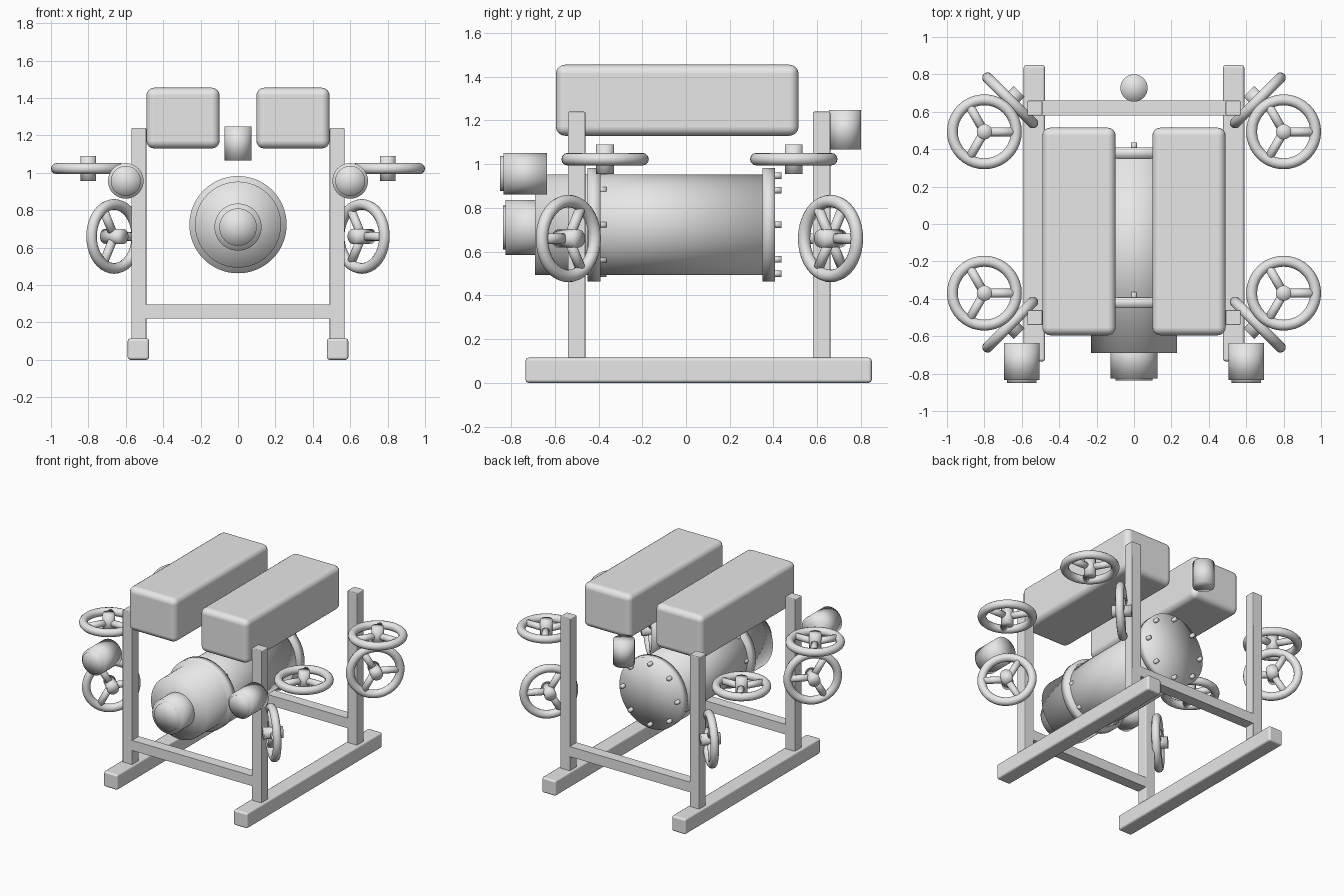
import bpy, bmesh, math
from mathutils import Matrix, Vector

cube = bpy.data.objects.get("Cube")
if cube:
    bpy.data.objects.remove(cube, do_unlink=True)

steel = bpy.data.materials.new("plain_grey")
steel.use_nodes = True
GREY = (0.8, 0.8, 0.8, 1)
steel.diffuse_color = GREY
steel.node_tree.nodes["Principled BSDF"].inputs["Base Color"].default_value = GREY


def finish(name, bm, smooth=True):
    bmesh.ops.recalc_face_normals(bm, faces=bm.faces)
    mesh = bpy.data.meshes.new(name)
    bm.to_mesh(mesh)
    bm.free()
    mesh.materials.append(steel)
    mesh.polygons.foreach_set("use_smooth", [smooth] * len(mesh.polygons))
    obj = bpy.data.objects.new(name, mesh)
    bpy.context.collection.objects.link(obj)
    return obj


def box(name, low, high, bevel=0.0, segments=2):
    low, high = Vector(low), Vector(high)
    bm = bmesh.new()
    m = Matrix.Translation((low + high) / 2) @ Matrix.Diagonal((*(high - low), 1))
    bmesh.ops.create_cube(bm, size=1, matrix=m)
    obj = finish(name, bm, bevel > 0)
    if bevel:
        mod = obj.modifiers.new("Bevel", "BEVEL")
        mod.width, mod.segments = bevel, segments
        mod.harden_normals = True
    return obj


def rod(bm, start, end, radius, sides=32):
    start, end = Vector(start), Vector(end)
    axis = end - start
    m = Matrix.Translation((start + end) / 2) @ axis.to_track_quat("Z", "Y").to_matrix().to_4x4()
    bmesh.ops.create_cone(bm, cap_ends=True, cap_tris=True, segments=sides,
                          radius1=radius, radius2=radius, depth=axis.length, matrix=m)


def cylinder(name, start, end, radius, sides=48):
    bm = bmesh.new()
    rod(bm, start, end, radius, sides)
    return finish(name, bm)


def handwheel(name, location, rotation):
    major, minor, around, tube = 0.171, 0.029, 40, 12
    bm = bmesh.new()
    # Rim
    rings = []
    for i in range(around):
        turn = Matrix.Rotation(math.tau * i / around, 3, "Z")
        rings.append([bm.verts.new(turn @ Vector((
            major + minor * math.cos(math.tau * j / tube), 0,
            minor * math.sin(math.tau * j / tube)))) for j in range(tube)])
    for i in range(around):
        a, b = rings[i], rings[(i + 1) % around]
        for j in range(tube):
            k = (j + 1) % tube
            bm.faces.new((a[j], b[j], b[k], a[k]))
    # Hub and three spokes
    rod(bm, (0, 0, -0.067), (0, 0, 0.067), 0.041, 24)
    for i in range(3):
        a = math.tau * i / 3
        rod(bm, (0, 0, 0), (major * math.cos(a), major * math.sin(a), 0), 0.024, 12)
    bm.transform(Matrix.Translation(location) @ rotation)
    return finish(name, bm)


# Frame, tanks, lamps and wheels on both sides
FRONT, REAR = -0.5, 0.62
for side, s in (("left", 1), ("right", -1)):
    def span(a, b):
        return sorted((s * a, s * b))
    x0, x1 = span(0.475, 0.59)
    box(side + "_skid", (x0, -0.735, 0), (x1, 0.85, 0.115), 0.015)
    x0, x1 = span(0.49, 0.57)
    for end, y in (("front", FRONT), ("rear", REAR)):
        box(f"{side}_{end}_post", (x0, y - 0.04, 0.1), (x1, y + 0.04, 1.24), 0.006)
    x0, x1 = span(0.098, 0.49)
    box(side + "_upper_tank", (x0, -0.595, 1.13), (x1, 0.515, 1.455), 0.042, 4)

    cylinder(side + "_lamp", (s * 0.6, -0.635, 0.957), (s * 0.6, -0.835, 0.957), 0.095)
    cylinder(side + "_lamp_lens", (s * 0.6, -0.8, 0.957), (s * 0.6, -0.85, 0.957), 0.08)

    for end, upper_y, lower_y, e in (("front", -0.37, -0.538, -1), ("rear", 0.493, 0.661, 1)):
        handwheel(f"{side}_{end}_upper_wheel", (s * 0.8, upper_y, 1.023), Matrix.Identity(4))
        tilt = Matrix.Rotation(math.radians(45 * s * e), 4, "Z") @ Matrix.Rotation(math.pi / 2, 4, "X")
        handwheel(f"{side}_{end}_lower_wheel", (s * 0.662, lower_y, 0.66), tilt)

for end, y in (("front", FRONT), ("rear", REAR)):
    box(end + "_cross_bar", (-0.495, y - 0.04, 0.22), (0.495, y + 0.04, 0.295))

# Pressure vessel with bolted flanges
Z = 0.723
cylinder("vessel_body", (0, -0.69, Z), (0, 0.38, Z), 0.23, 64)
for name, y in (("front_flange", -0.45), ("rear_flange", 0.35)):
    cylinder(name, (0, y, Z), (0, y + 0.058, Z), 0.26, 64)
    bm = bmesh.new()
    for i in range(8):
        a = math.tau * i / 8
        x, z = 0.224 * math.cos(a), Z + 0.224 * math.sin(a)
        rod(bm, (x, y + 0.04, z), (x, y + 0.087, z), 0.015, 12)
    finish(name + "_bolts", bm)

# Nozzle at the front of the vessel
cylinder("front_nozzle", (0, -0.6, 0.71), (0, -0.825, 0.71), 0.126)
cylinder("front_nozzle_cap", (0, -0.8, 0.71), (0, -0.838, 0.71), 0.1)

# Hanging canister at the rear
cylinder("rear_canister", (0, 0.727, 1.067), (0, 0.727, 1.247), 0.073)
